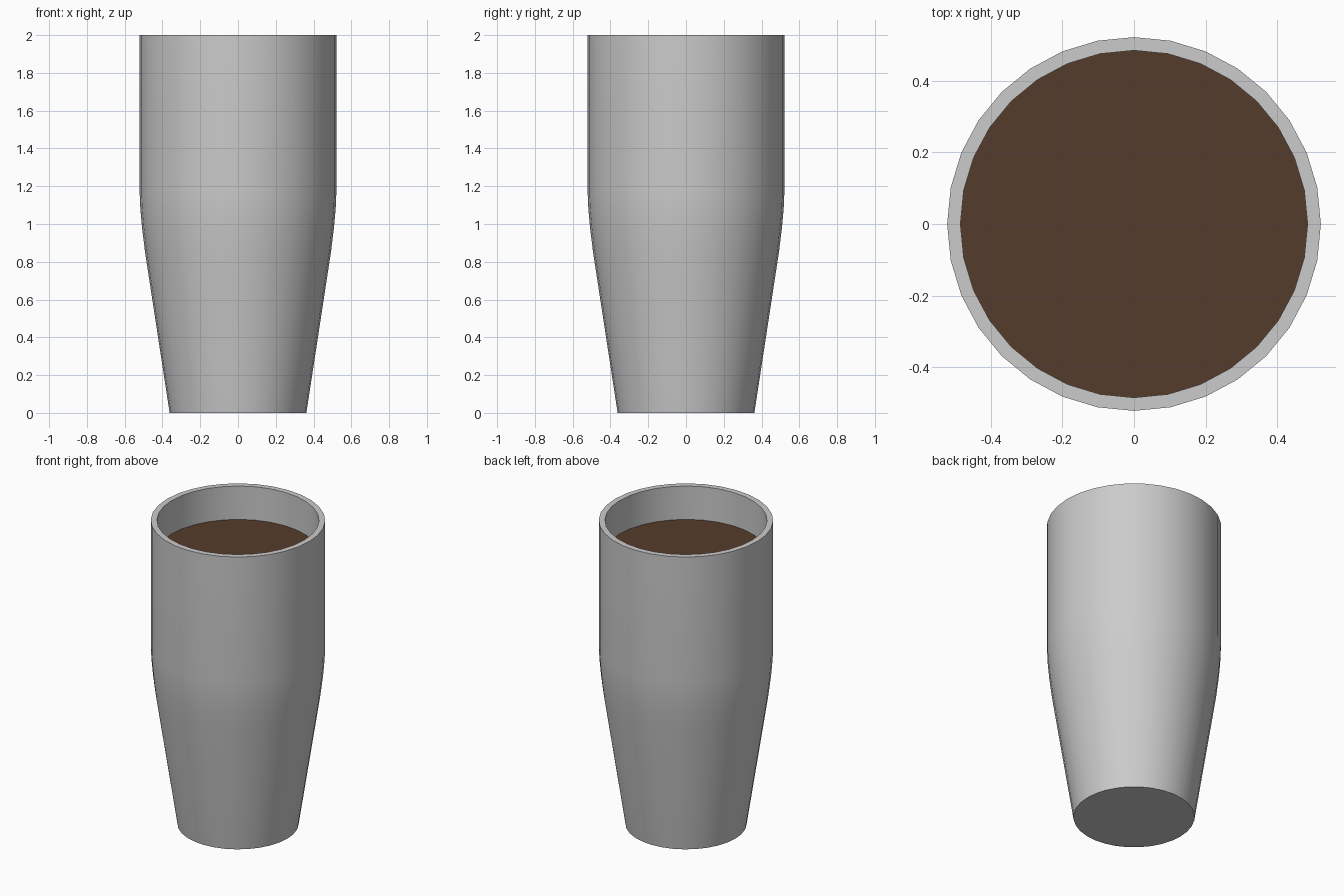
import bpy, bmesh
from math import cos, sin, tau, radians

if "Cube" in bpy.data.objects:
    bpy.data.objects.remove(bpy.data.objects["Cube"])

SIDES = 32
SOIL_Z = 1.78


def lathe(name, profile, color=None):
    """Revolve (radius, z) points about z; radius 0 becomes a pole."""
    bm = bmesh.new()
    rings = []
    for r, z in profile:
        n = SIDES if r > 0 else 1
        rings.append([bm.verts.new((r * cos(tau * i / SIDES), r * sin(tau * i / SIDES), z))
                      for i in range(n)])
    for a, b in zip(rings, rings[1:]):
        for i in range(SIDES):
            j = (i + 1) % SIDES
            if len(a) == 1:
                bm.faces.new((a[0], b[j], b[i]))
            elif len(b) == 1:
                bm.faces.new((a[i], a[j], b[0]))
            else:
                bm.faces.new((a[i], a[j], b[j], b[i]))
    mesh = bpy.data.meshes.new(name)
    bm.to_mesh(mesh)
    bm.free()
    obj = bpy.data.objects.new(name, mesh)
    bpy.context.collection.objects.link(obj)
    if color:
        mat = bpy.data.materials.new(name)
        mat.diffuse_color = color
        mat.use_nodes = True
        mat.node_tree.nodes["Principled BSDF"].inputs["Base Color"].default_value = mat.diffuse_color
        mesh.materials.append(mat)
    bpy.ops.object.select_all(action='DESELECT')
    obj.select_set(True)
    bpy.context.view_layer.objects.active = obj
    bpy.ops.object.shade_smooth_by_angle(angle=radians(30))
    return obj


# Pot: closed base, tapered wall easing into a straight collar, rim, inner wall
outer = [(0.362, 0), (0.492, 0.85), (0.508, 0.98), (0.517, 1.08), (0.521, 1.17), (0.521, 2)]
inner = [(r - 0.037, max(z, 0.04)) for r, z in reversed(outer)]
inner[0] = (inner[0][0], 2)
lathe("planter_pot", [(0, 0)] + outer + inner + [(0, 0.04)])

# Soil: flat disc set below the rim
lathe("soil", [(0.484, SOIL_Z), (0, SOIL_Z)], (0.09, 0.045, 0.025, 1))
